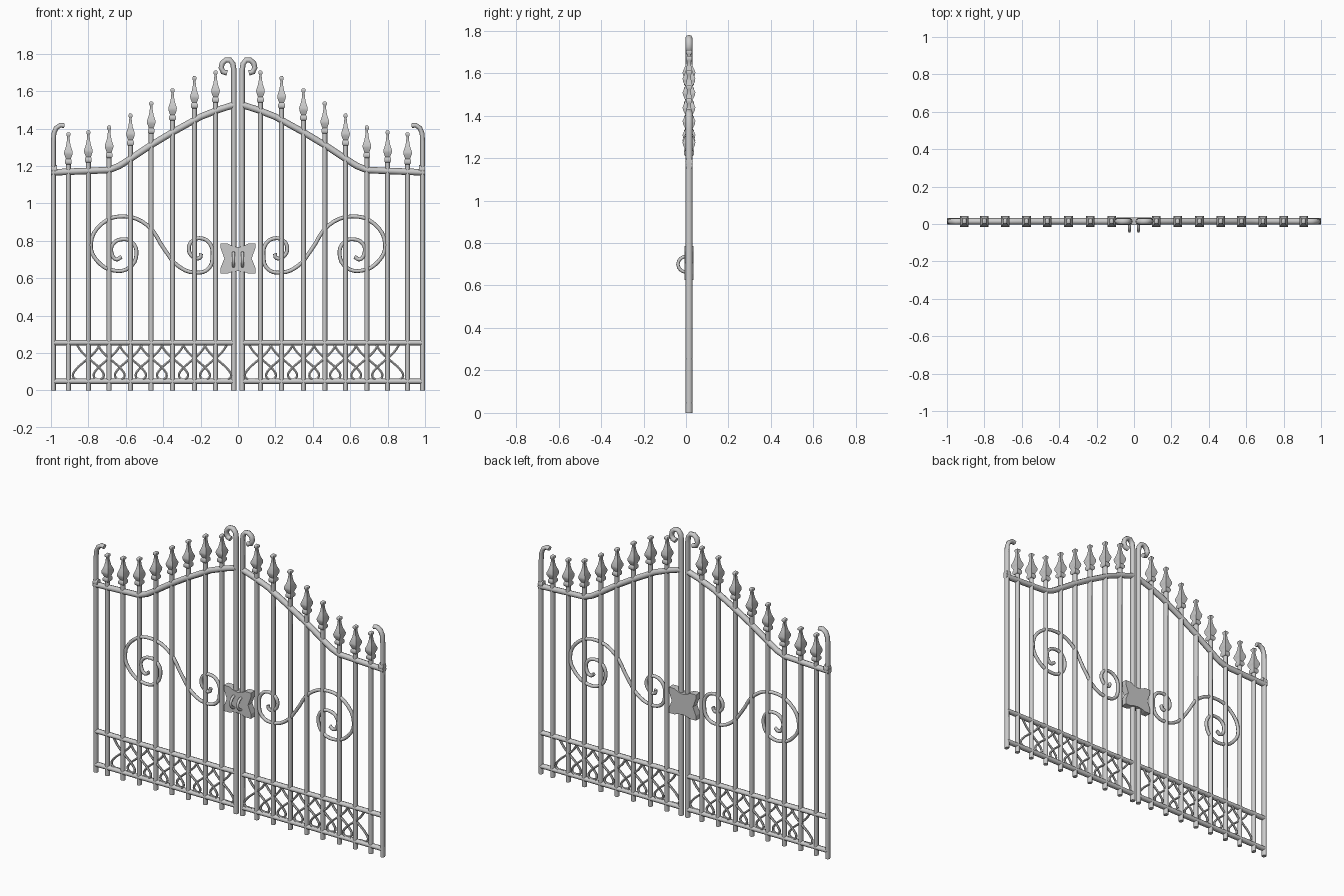
import bpy, bmesh
from math import pi, cos, sin

if "Cube" in bpy.data.objects:
    bpy.data.objects.remove(bpy.data.objects["Cube"])

YC = 0.014  # centre plane of the ironwork


def finish(ob, smooth=True, mirror=True):
    if mirror:
        ob.modifiers.new("other_leaf", 'MIRROR')
    bpy.ops.object.select_all(action='DESELECT')
    ob.select_set(True)
    bpy.context.view_layer.objects.active = ob
    bpy.ops.object.convert(target='MESH')
    if smooth:
        bpy.ops.object.shade_smooth_by_angle(angle=0.95)


def tube(name, paths, r, kind='POLY', sides=2, res=4, depth=1.0):
    """Round bar along one or more paths of (x, y, z); mirrored to both leaves."""
    cu = bpy.data.curves.new(name, 'CURVE')
    cu.dimensions = '3D'
    cu.bevel_depth = r
    cu.bevel_resolution = sides
    cu.use_fill_caps = True
    cu.resolution_u = res
    for pts in paths:
        sp = cu.splines.new(kind)
        if kind == 'BEZIER':
            sp.bezier_points.add(len(pts) - 1)
            for b, p in zip(sp.bezier_points, pts):
                b.co = p
                b.handle_left_type = b.handle_right_type = 'AUTO'
        else:
            sp.points.add(len(pts) - 1)
            for b, p in zip(sp.points, pts):
                b.co = (*p, 1)
    ob = bpy.data.objects.new(name, cu)
    bpy.context.collection.objects.link(ob)
    ob.location.y = YC
    ob.scale.y = depth
    bpy.ops.object.select_all(action='DESELECT')
    ob.select_set(True)
    bpy.context.view_layer.objects.active = ob
    bpy.ops.object.convert(target='MESH')
    finish(bpy.context.view_layer.objects.active)


def mesh_object(name, bm, **kw):
    bmesh.ops.recalc_face_normals(bm, faces=bm.faces)
    me = bpy.data.meshes.new(name)
    bm.to_mesh(me)
    bm.free()
    ob = bpy.data.objects.new(name, me)
    bpy.context.collection.objects.link(ob)
    finish(ob, **kw)


def flat(pts):
    return [(x, 0, z) for x, z in pts]


bars = [0.12, 0.233, 0.35, 0.464, 0.575, 0.689, 0.80, 0.907]
tips = [1.71, 1.68, 1.615, 1.545, 1.48, 1.415, 1.39, 1.38]

# Upright bars
tube("upright_bars", [flat([(x, 0), (x, t - 0.14)]) for x, t in zip(bars, tips)],
     0.0132, depth=1.2)

# Meeting posts and outer posts with curled tops
tube("meeting_post", [flat([(.022, 0), (.022, 1.71), (.027, 1.745), (.043, 1.766), (.065, 1.766),
                            (.084, 1.75), (.09, 1.725), (.08, 1.703), (.058, 1.697)])],
     0.0145, depth=1.15)
tube("outer_post", [flat([(.987, 0), (.987, 1.33), (.984, 1.375), (.972, 1.403), (.95, 1.418),
                          (.928, 1.415)])], 0.013, depth=1.25)

# Sweeping top rail with end collar, and straight lower rails
tube("top_rail", [flat([(.02, 1.527), (.10, 1.502), (.20, 1.463), (.35, 1.38), (.47, 1.308),
                        (.58, 1.235), (.635, 1.2), (.69, 1.178), (1.0, 1.165)])], 0.0175)
tube("rail_collar", [flat([(.968, 1.182), (.999, 1.182)])], 0.024, depth=0.75)
tube("lower_rails", [flat([(.022, z), (.99, z)]) for z in (.048, .255)], 0.0145, depth=1.15)

# Square spear finials, stacked square rings of (drop from tip, half width)
profile = [(0, .006), (.006, .011), (.016, .011), (.024, .006), (.05, .0085), (.075, .013),
           (.105, .023), (.118, .022), (.142, .013), (.15, .018), (.165, .018), (.172, .013)]
bm = bmesh.new()
for x, t in zip(bars, tips):
    rings = []
    for d, w in profile:
        rings.append([bm.verts.new((x + sx * w, YC + sy * w * 1.3, t - d))
                      for sx, sy in ((-1, -1), (1, -1), (1, 1), (-1, 1))])
    for a, b in zip(rings, rings[1:]):
        for i in range(4):
            j = (i + 1) % 4
            bm.faces.new((a[i], a[j], b[j], b[i]))
    bm.faces.new(rings[0])
    bm.faces.new(rings[-1])
mesh_object("spear_finials", bm)

# Large S scroll
tube("s_scroll", [flat([(.623, .715), (.65, .70), (.675, .73), (.67, .78), (.618, .808),
                        (.565, .79), (.543, .727), (.58, .657), (.66, .64), (.75, .689),
                        (.787, .78), (.725, .893), (.607, .93), (.484, .882), (.393, .753),
                        (.324, .668), (.233, .63), (.158, .65), (.136, .727), (.147, .78),
                        (.19, .812), (.243, .80), (.263, .759), (.243, .716), (.205, .708),
                        (.198, .732)])], 0.0105, 'BEZIER')

# Looped ribbons between the lower rails
loop = [(-.065, .25), (-.035, .205), (.02, .155), (.068, .11), (.083, .078), (.068, .06),
        (.03, .058)]
tube("lower_loops", [[(x + s * u, s * 0.004, z) for u, z in loop]
                     for x in bars[:-1] for s in (1, -1)], 0.007, 'BEZIER', sides=1, res=3)

# Flared lock plate over the meeting posts
half = [(0, .765), (.03, .772), (.055, .785), (.093, .785), (.093, .76), (.073, .705),
        (.093, .655), (.093, .625), (.055, .625), (.03, .634), (0, .638)]
outline = half + [(-x, z) for x, z in half[-2:0:-1]]
bm = bmesh.new()
face = bm.faces.new([bm.verts.new((x, -.006, z)) for x, z in outline])
ext = bmesh.ops.extrude_face_region(bm, geom=[face])
for v in ext["geom"]:
    if isinstance(v, bmesh.types.BMVert):
        v.co.y = .036
mesh_object("lock_plate", bm, smooth=False, mirror=False)

# Pull handles
tube("pull_handle", [[(.024, -.012 - .04 * sin(a), .70 + .037 * cos(a))
                      for a in [i * pi / 8 for i in range(9)]]], 0.008)
